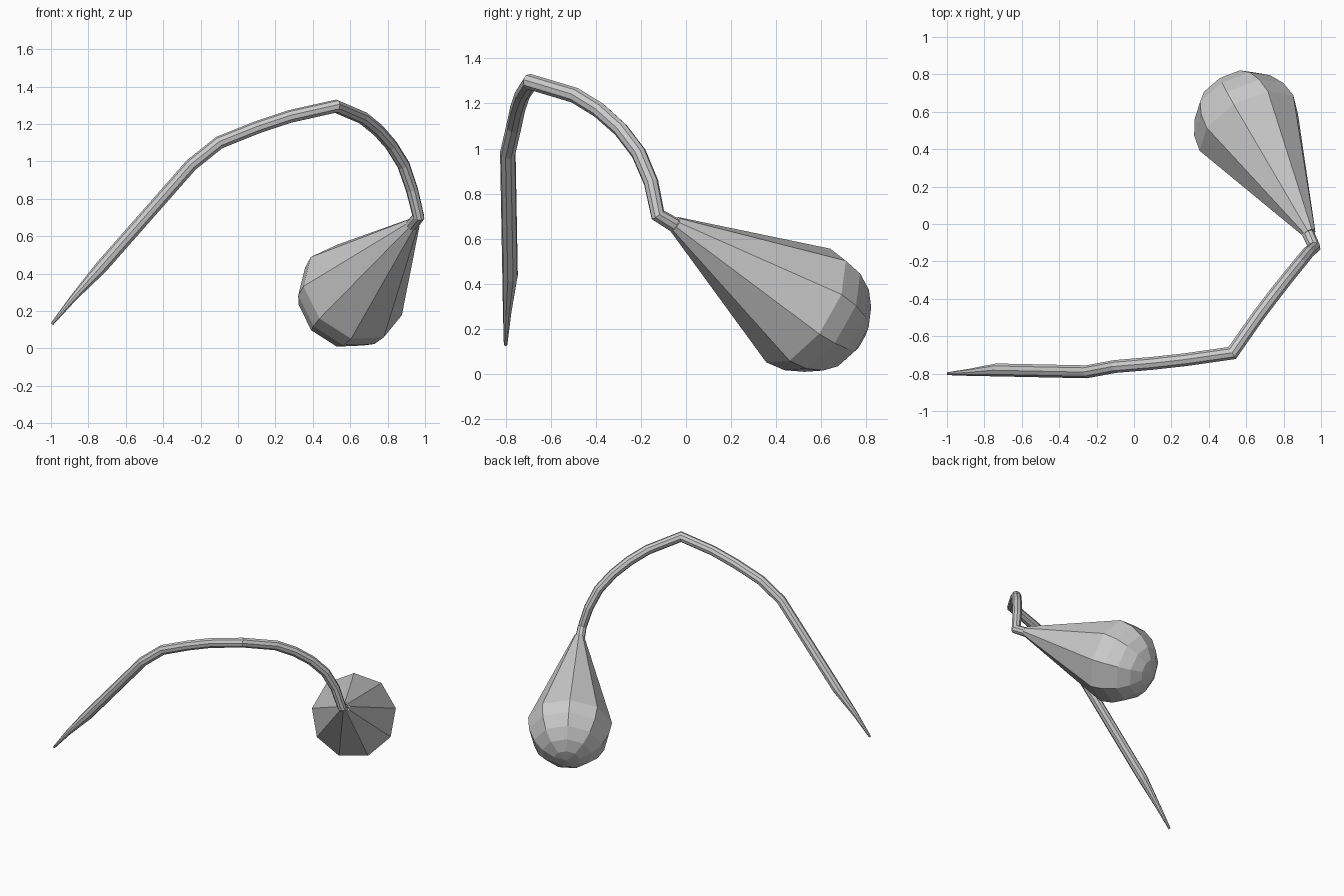
import bpy, bmesh, math
from mathutils import Vector

if "Cube" in bpy.data.objects:
    bpy.data.objects.remove(bpy.data.objects["Cube"])

SIDES = 9


def loft(name, rings):
    """Skin a list of vertex rings and cap both ends."""
    bm = bmesh.new()
    loops = [[bm.verts.new(p) for p in ring] for ring in rings]
    for a, b in zip(loops, loops[1:]):
        for i in range(SIDES):
            j = (i + 1) % SIDES
            bm.faces.new((a[i], a[j], b[j], b[i]))
    bm.faces.new(loops[0][::-1])
    bm.faces.new(loops[-1])
    bmesh.ops.remove_doubles(bm, verts=bm.verts, dist=1e-5)
    bmesh.ops.recalc_face_normals(bm, faces=bm.faces)
    mesh = bpy.data.meshes.new(name)
    bm.to_mesh(mesh)
    bm.free()
    obj = bpy.data.objects.new(name, mesh)
    bpy.context.collection.objects.link(obj)
    return obj


def circle(centre, axis, up, radius):
    axis = axis.normalized()
    u = (up - axis * up.dot(axis)).normalized()
    v = axis.cross(u)
    angles = [2 * math.pi * i / SIDES for i in range(SIDES)]
    return [centre + (u * math.cos(t) + v * math.sin(t)) * radius for t in angles]


def tube(name, path):
    """Sweep a polygon along (x, y, z, radius) points with mitred joints."""
    pts = [Vector(p[:3]) for p in path]
    dirs = [(b - a).normalized() for a, b in zip(pts, pts[1:])]
    up = Vector((0, -1, 0.2))
    rings = []
    for k, p in enumerate(pts):
        d_in = dirs[max(k - 1, 0)]
        d_out = dirs[min(k, len(dirs) - 1)]
        normal = (d_in + d_out).normalized()
        up = up - d_in * up.dot(d_in)
        ring = circle(p, d_in, up, path[k][3])
        # slide each corner along the incoming segment onto the mitre plane
        rings.append([q - d_in * ((q - p).dot(normal) / d_in.dot(normal)) for q in ring])
        up = d_in.rotation_difference(d_out) @ up
    return loft(name, rings)


# Curved stem: tapered tip, long arch, bend, drooping arch, short neck
tube("stem", [
    (-0.995, -0.80, 0.13, 0.008),
    (-0.88, -0.793, 0.27, 0.019),
    (-0.73, -0.78, 0.435, 0.035),
    (-0.25, -0.79, 0.98, 0.035),
    (-0.10, -0.762, 1.10, 0.035),
    (0.10, -0.745, 1.18, 0.035),
    (0.28, -0.725, 1.24, 0.035),
    (0.525, -0.69, 1.295, 0.035),
    (0.665, -0.49, 1.235, 0.035),
    (0.745, -0.385, 1.17, 0.035),
    (0.82, -0.29, 1.085, 0.034),
    (0.885, -0.21, 0.98, 0.034),
    (0.93, -0.155, 0.85, 0.033),
    (0.965, -0.125, 0.705, 0.031),
    (0.93, -0.05, 0.66, 0.034),
])

# Hanging bulb: straight cone from the neck, closed by a rounded dome
neck = Vector((0.938, -0.05, 0.665))
centre = Vector((0.615, 0.52, 0.298))
axis = (centre - neck).normalized()
up = Vector((-0.243, 0.346, 0.906))
rings = [circle(neck, axis, up, 0.036)]
for k in range(6):
    t = math.radians(18 * k)
    rings.append(circle(centre + axis * 0.31 * math.sin(t), axis, up,
                        max(0.296 * math.cos(t), 0.002)))
loft("bulb", rings)
